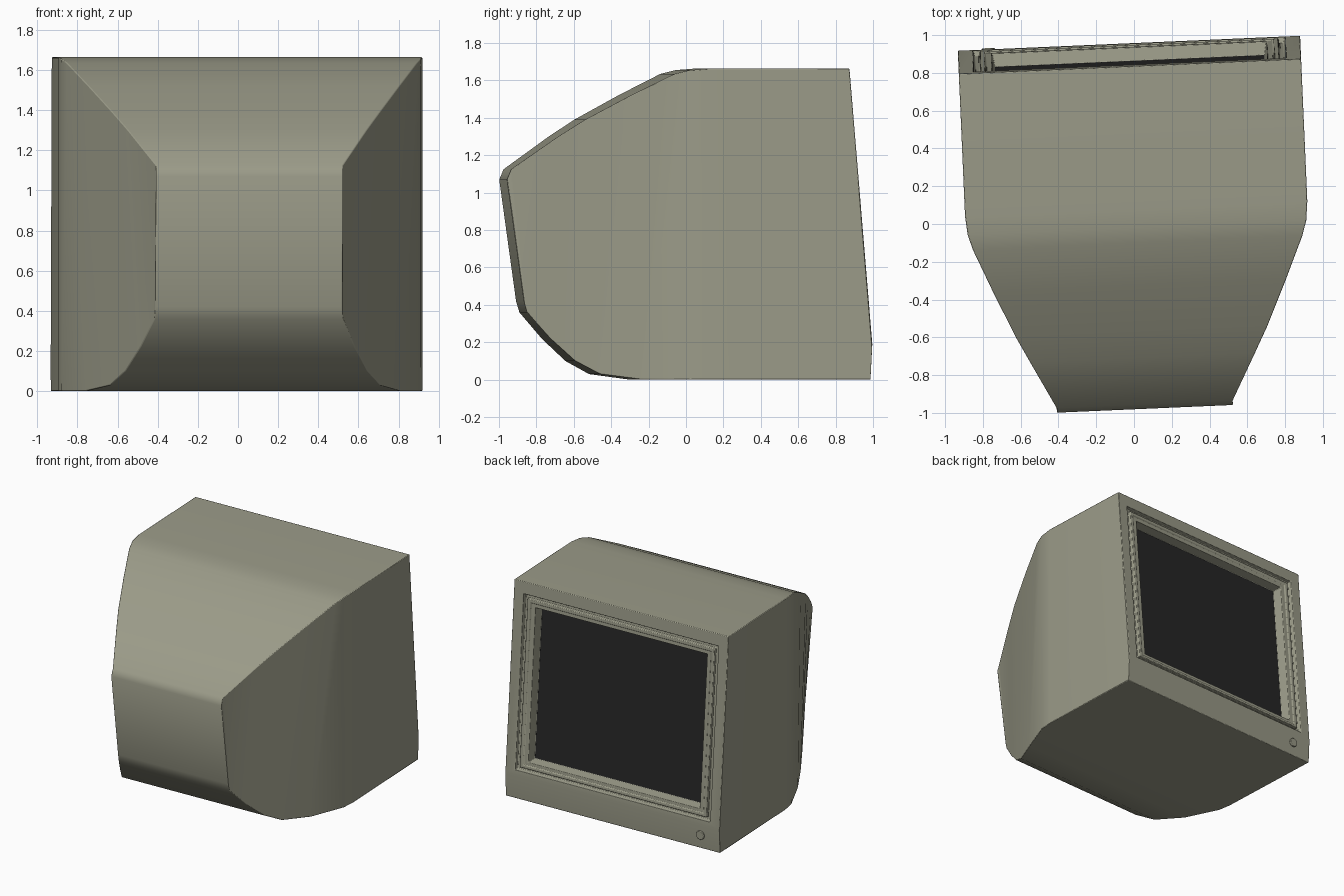
import bpy, bmesh, math
from mathutils import Matrix

if "Cube" in bpy.data.objects:
    bpy.data.objects.remove(bpy.data.objects["Cube"])

TURN = Matrix.Rotation(math.radians(2.5), 4, 'Z')   # whole model is turned slightly
CX = 0.015                                          # sideways offset of its centre


def material(name, rgb):
    m = bpy.data.materials.new(name)
    m.diffuse_color = (*rgb, 1)
    m.use_nodes = True
    m.node_tree.nodes["Principled BSDF"].inputs["Base Color"].default_value = m.diffuse_color
    return m


case_mat = material("warm_grey_plastic", (0.33, 0.33, 0.25))
glass_mat = material("dark_screen", (0.02, 0.02, 0.02))


def finish(name, bm, mats, bevel):
    bmesh.ops.recalc_face_normals(bm, faces=bm.faces)
    bm.transform(TURN @ Matrix.Translation((CX, 0, 0)))
    me = bpy.data.meshes.new(name)
    bm.to_mesh(me)
    bm.free()
    for m in mats:
        me.materials.append(m)
    ob = bpy.data.objects.new(name, me)
    bpy.context.collection.objects.link(ob)
    b = ob.modifiers.new("soft_edges", 'BEVEL')
    b.width, b.segments, b.limit_method = bevel, 2, 'ANGLE'
    b.angle_limit = math.radians(50)
    bpy.ops.object.select_all(action='DESELECT')
    ob.select_set(True)
    bpy.context.view_layer.objects.active = ob
    bpy.ops.object.shade_smooth_by_angle(angle=math.radians(32))
    return ob


def face_y(z):
    """Depth of the leaning screen face at height z."""
    return 0.957 - (z - 0.19) * 0.083


# Housing sections, back to front: bottom y, z, half width / top y, z, half width
sections = [
    (-.890, .42, .466, -.980, 1.07, .466),
    (-.872, .36, .470, -.957, 1.125, .466),
    (-.750, .22, .535, -.710, 1.30, .595),
    (-.620, .10, .605, -.570, 1.39, .667),
    (-.490, .03, .675, -.330, 1.52, .775),
    (-.280, .002, .785, -.100, 1.635, .873),
    (-.020, 0, .895, -.020, 1.655, .897),
    (.080, 0, .907, .080, 1.663, .907),
    (.947, 0, .907, face_y(1.663), 1.663, .907),
]
# Screen surround steps: half width, bottom z, top z, depth into the face
steps = [
    (.826, .225, 1.570, 0),
    (.820, .231, 1.564, .030),
    (.795, .250, 1.542, .030),
    (.792, .253, 1.539, .004),
    (.765, .275, 1.515, .004),
    (.762, .278, 1.512, .012),
    (.728, .300, 1.482, .012),
    (.715, .310, 1.470, .085),
]

# Housing with surround and screen as one skin
bm = bmesh.new()


def ring(yb, zb, wb, yt, zt, wt):
    return [bm.verts.new(p) for p in
            ((-wb, yb, zb), (wb, yb, zb), (wt, yt, zt), (-wt, yt, zt))]


def bridge(a, b):
    for i in range(4):
        j = (i + 1) % 4
        loop = []
        for v in (a[i], a[j], b[j], b[i]):
            if v not in loop:
                loop.append(v)
        if len(loop) > 2:
            bm.faces.new(loop)


rings = [ring(*s) for s in sections]
# chin: the lower edge turns up to the leaning face, the top edge is shared
chin = [bm.verts.new((s * .907, face_y(.19), .19)) for s in (-1, 1)]
rings.append(chin + rings[-1][2:])
for w, z0, z1, d in steps:
    rings.append(ring(face_y(z0) - d, z0, w, face_y(z1) - d, z1, w))
for a, b in zip(rings, rings[1:]):
    bridge(a, b)
bm.faces.new(rings[0])
bm.faces.new(rings[-1]).material_index = 1
finish("monitor_housing", bm, [case_mat, glass_mat], .007)

# Power button on the chin
bm = bmesh.new()
bmesh.ops.create_cone(bm, cap_ends=True, segments=24, radius1=.034, radius2=.034, depth=.04,
                      matrix=Matrix.Translation((-.745, .944, .105)) @ Matrix.Rotation(math.pi / 2, 4, 'X'))
finish("power_button", bm, [case_mat], .004)
